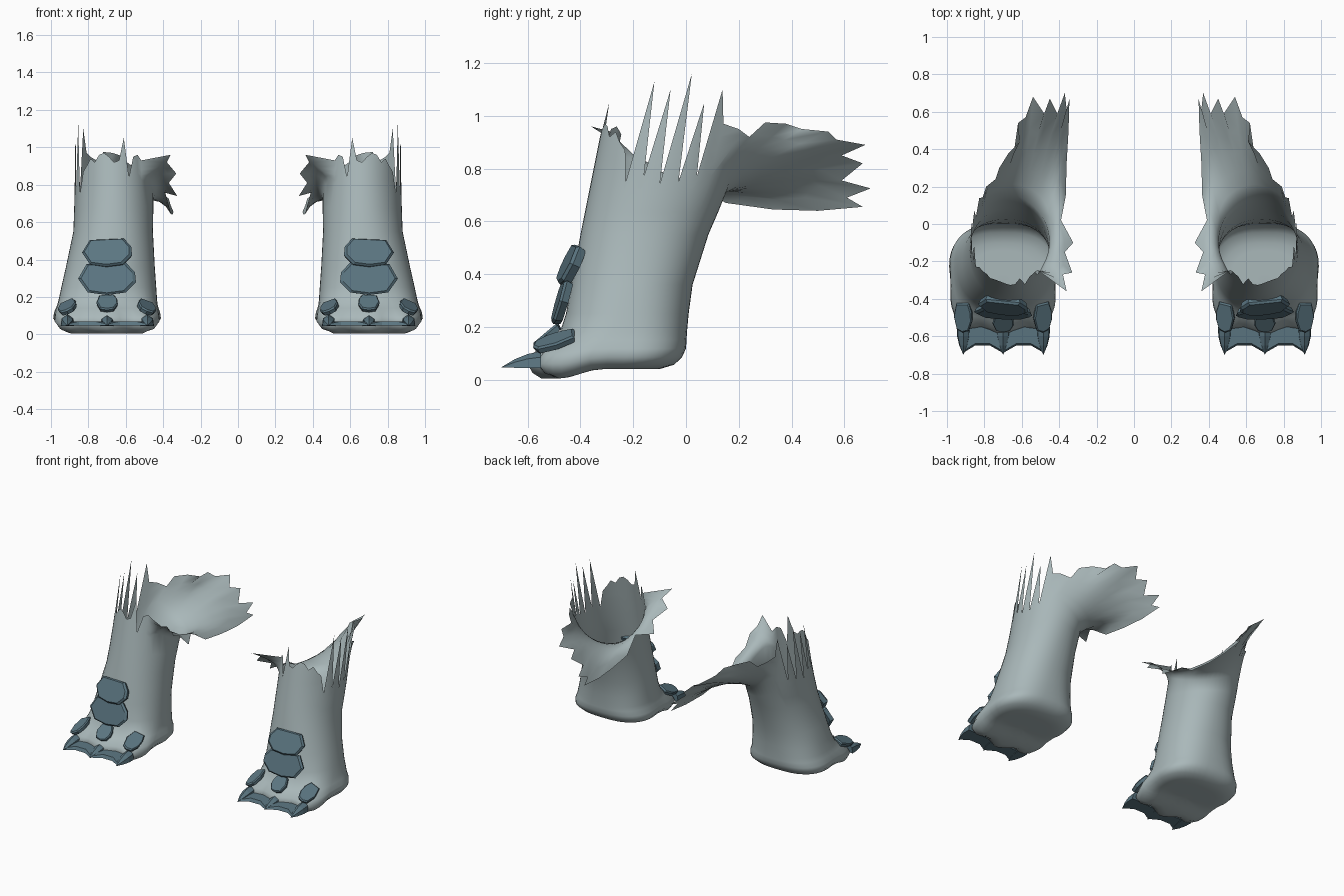
import bpy, bmesh, math
from mathutils import Vector, Matrix, Euler

if "Cube" in bpy.data.objects:
    bpy.data.objects.remove(bpy.data.objects["Cube"])


def material(name, col):
    m = bpy.data.materials.new(name)
    m.diffuse_color = (*col, 1)
    m.use_nodes = True
    m.node_tree.nodes["Principled BSDF"].inputs["Base Color"].default_value = m.diffuse_color
    return m


HIDE = material("pale_grey_hide", (0.40, 0.48, 0.49))
SLATE = material("slate_blue_plate", (0.105, 0.18, 0.22))
N = 48

# leg cross-sections: z, x min, x max, y min, y max, squareness
RINGS = [(0.005, .47, .93, -.52, -.10, 2.6), (0.025, .425, .975, -.555, -.045, 2.8),
         (0.06, .405, .995, -.58, -.015, 2.9), (0.10, .412, .988, -.565, 0, 2.8),
         (0.14, .425, .972, -.52, .002, 2.6), (0.18, .432, .96, -.475, .004, 2.5),
         (0.25, .437, .945, -.455, .01, 2.3), (0.36, .445, .92, -.435, .025, 2.2),
         (0.55, .455, .88, -.40, .085, 2.1), (0.70, .452, .875, -.37, .15, 2),
         (0.85, .455, .87, -.34, .20, 2), (1.2, .46, .87, -.27, .26, 2)]

# torn flap edge, one point per column round the back and the inner side
FLAP = [(.79, .20, .95), (.74, .24, .92), (.72, .30, .975), (.67, .38, .97),
        (.61, .44, .95), (.62, .54, .94), (.58, .57, .91), (.54, .68, .89),
        (.48, .59, .85), (.45, .67, .82), (.41, .59, .755), (.37, .70, .725),
        (.36, .61, .69), (.345, .67, .655), (.35, .50, .64), (.36, .33, .645),
        (.365, .15, .67), (.39, .02, .76), (.325, -.10, .74), (.37, -.15, .81),
        (.33, -.26, .86), (.38, -.27, .92), (.36, -.36, .96)]
FIRST = 7
OUTER = [.75, 1.13, .77, 1.10, .74, 1.16, .75, 1.05, .77, 1.10, .97]
FRONT = [.93, .96, .95, .84, 1.05, .93, .92, .95, .97, .96, .92, .94, .90, .87]


def on_leg(i, z):
    """Point on the leg wall at column i and height z."""
    k = 0
    while k < len(RINGS) - 2 and RINGS[k + 1][0] < z:
        k += 1
    a, b = RINGS[k], RINGS[k + 1]
    t = (z - a[0]) / (b[0] - a[0])
    _, x0, x1, y0, y1, n = [p + (q - p) * t for p, q in zip(a, b)]
    ang = 2 * math.pi * i / N
    c, s = math.cos(ang), math.sin(ang)
    x = (x0 + x1) / 2 + (x1 - x0) / 2 * math.copysign(abs(c) ** (2 / n), c)
    y = (y0 + y1) / 2 + (y1 - y0) / 2 * math.copysign(abs(s) ** (2 / n), s)
    low = max(0, 1 - z / .2)
    x = .7 + (x - .7) * (1 - .07 * low * math.exp(-((y + .33) / .1) ** 2))
    if s < -.5:   # three toe lobes
        y -= .03 * low * math.cos((x - .7) / .215 * 2 * math.pi)
    return Vector((x, y, z + .036 * heel_rise(y) * low))


def heel_rise(y):
    """The heel sits above the toes."""
    t = min(1, max(0, (y + .48) / .16))
    return t * t * (3 - 2 * t)


def column(i):
    """Points of one column from the sole to the torn rim."""
    pts = [on_leg(i, r[0]) for r in RINGS[:9]]
    f = i - FIRST
    flap = 0 <= f < len(FLAP)
    if flap:
        u = f / (len(FLAP) - 1)
        base_z = .82 - .13 * math.sin(math.pi * min(1, u * 1.05))
        tip = Vector(FLAP[f])
        near = FLAP[max(0, f - 2):f + 3]
        mean = sum((Vector(p) for p in near), Vector()) / len(near)
    else:
        j = (i + 4) % N
        base_z = .72 if j < len(OUTER) else .80
        tip = on_leg(i, OUTER[j] if j < len(OUTER) else FRONT[i - 30])
    base = on_leg(i, base_z)
    pts += [on_leg(i, (.55 + base_z) / 2), base]
    ctrl = (base + tip) / 2
    if flap:
        ctrl = ((base + mean) / 2).lerp(base + Vector((0, .04, .1)), .5)
    for t in (.2, .4, .6, .8, 1):
        end = mean.lerp(tip, t ** 3) if flap else tip
        pts.append(base * (1 - t) ** 2 + ctrl * 2 * t * (1 - t) + end * t * t)
    return pts


def finish(bm, name, mat, side, smooth):
    if side < 0:
        bmesh.ops.scale(bm, vec=(-1, 1, 1), verts=bm.verts)
        bmesh.ops.reverse_faces(bm, faces=bm.faces)
    me = bpy.data.meshes.new(name)
    bm.to_mesh(me)
    bm.free()
    me.materials.append(mat)
    ob = bpy.data.objects.new(name, me)
    bpy.context.collection.objects.link(ob)
    if smooth:
        for p in me.polygons:
            p.use_smooth = True


def leg(side, tag):
    bm = bmesh.new()
    cols = []
    for i in range(N):
        pts = column(i)
        sole = []
        for s in (.2, .4, .6, .8):   # sole rings
            x, y = .7 + (pts[0].x - .7) * s, -.31 + (pts[0].y + .31) * s
            sole.append(Vector((x, y, .005 + .035 * heel_rise(y))))
        cols.append([bm.verts.new(p) for p in sole + pts])
    mid = bm.verts.new((.7, -.31, .04))
    for i in range(N):
        a, b = cols[i], cols[(i + 1) % N]
        bm.faces.new((b[0], a[0], mid))
        for k in range(len(a) - 1):
            bm.faces.new((a[k], b[k], b[k + 1], a[k + 1]))
    finish(bm, tag + "_leg", HIDE, side, True)


def plate(name, side, loc, size, thick, pitch, yaw=0, roll=0):
    """Bevelled eight-sided plate; lies flat at pitch 0, faces front at 90."""
    bm = bmesh.new()
    outline = [(-.5, -.1), (-.33, -.42), (0, -.5), (.33, -.42),
               (.5, 0), (.36, .45), (-.32, .5), (-.48, .2)]
    rot = Euler([math.radians(a) for a in (pitch, roll, yaw)]).to_matrix().to_4x4()
    mat = Matrix.Translation(loc) @ rot
    rings = [[bm.verts.new(mat @ Vector((x * size[0] * s, y * size[1] * s, z)))
              for x, y in outline]
             for s, z in ((.92, -thick), (1, 0), (.9, thick * .4))]
    for lo, hi in zip(rings, rings[1:]):
        for i in range(8):
            j = (i + 1) % 8
            bm.faces.new((lo[i], lo[j], hi[j], hi[i]))
    bm.faces.new(rings[2])
    bm.faces.new(rings[0][::-1])
    finish(bm, name, SLATE, side, False)


def claw(name, side, x):
    """Hooked claw with a flat underside."""
    bm = bmesh.new()
    rows = []
    for y, w, h in ((-.55, .036, .062), (-.60, .034, .052), (-.65, .022, .032)):
        rows.append([bm.verts.new((x + w * a, y, .045 + h * b))
                     for a, b in ((-1, 0), (1, 0), (.85, .65), (0, 1), (-.85, .65))])
    tip = bm.verts.new((x, -.70, .047))
    for a, b in zip(rows, rows[1:]):
        for i in range(5):
            j = (i + 1) % 5
            bm.faces.new((a[j], a[i], b[i], b[j]))
    for i in range(5):
        bm.faces.new((rows[2][(i + 1) % 5], rows[2][i], tip))
    bm.faces.new(rows[0])
    bmesh.ops.recalc_face_normals(bm, faces=bm.faces)
    finish(bm, name, SLATE, side, False)


def claw_web(name, side):
    """Scalloped strip joining the three claws."""
    outline = [(.455, -.56), (.48, -.69), (.55, -.65), (.63, -.65), (.70, -.69),
               (.77, -.65), (.85, -.65), (.915, -.69), (.94, -.56)]
    bm = bmesh.new()
    bot = [bm.verts.new((x, y, .047)) for x, y in outline]
    top = [bm.verts.new((x, y + .01, .07 if y > -.68 else .055)) for x, y in outline]
    for i in range(9):
        j = (i + 1) % 9
        bm.faces.new((bot[i], bot[j], top[j], top[i]))
    bm.faces.new(top)
    bm.faces.new(bot[::-1])
    finish(bm, name, SLATE, side, False)


for side, tag in ((1, "right"), (-1, "left")):
    leg(side, tag)
    # shin shields
    plate(tag + "_upper_shield", side, (.70, -.445, .437), (.27, .165), .03, 65, 7)
    plate(tag + "_lower_shield", side, (.70, -.478, .297), (.31, .18), .025, 74, 3)
    # toe plates
    plate(tag + "_middle_toe_plate", side, (.70, -.53, .17), (.115, .125), .02, 40)
    plate(tag + "_inner_toe_plate", side, (.487, -.50, .15), (.105, .17), .02, 20, -8, -22)
    plate(tag + "_outer_toe_plate", side, (.915, -.50, .15), (.105, .17), .02, 20, 8, 22)
    # claws
    for n, x in (("inner", .485), ("middle", .70), ("outer", .912)):
        claw(f"{tag}_{n}_claw", side, x)
    claw_web(tag + "_claw_web", side)
